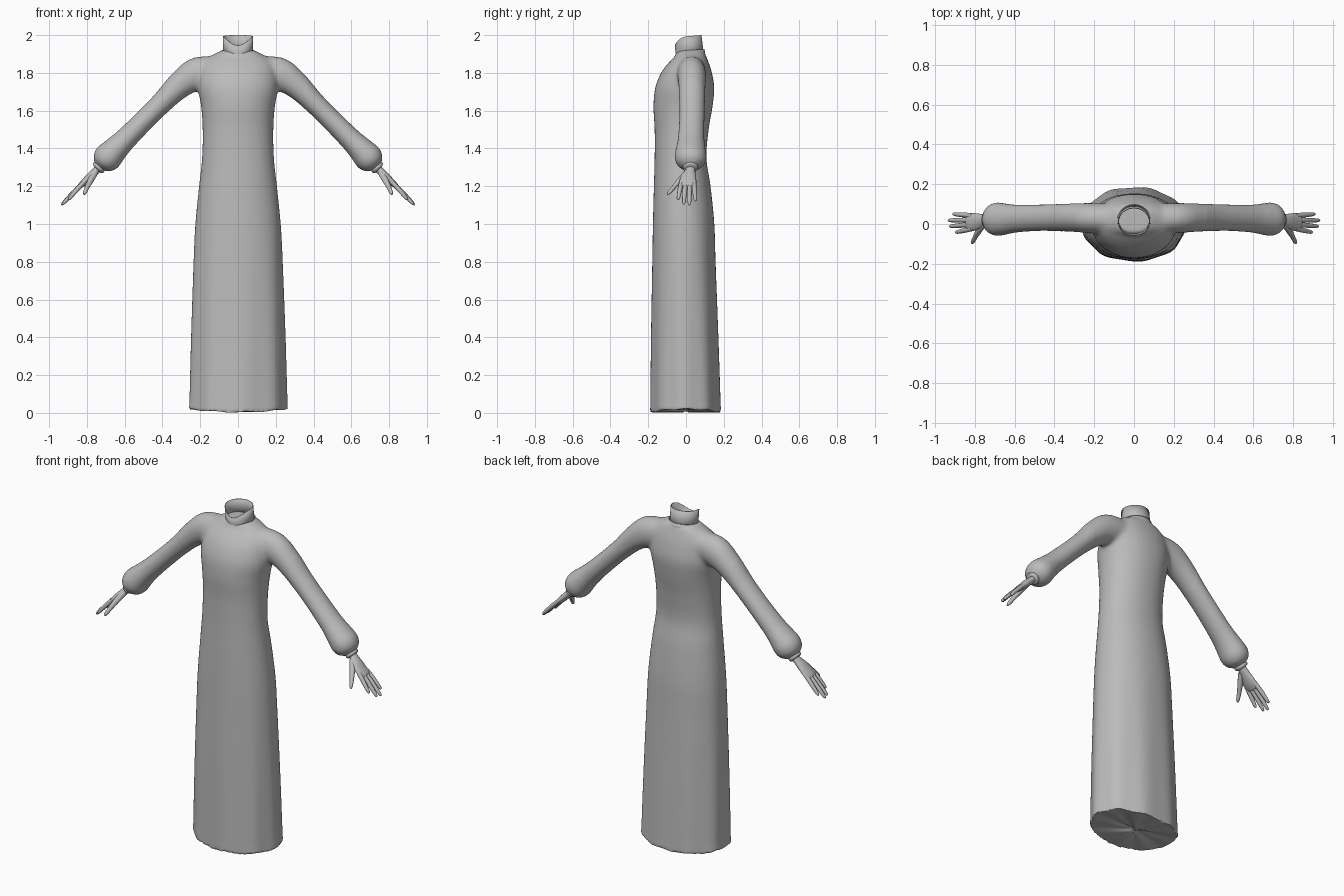
import bpy, bmesh, math
from mathutils import Vector

if "Cube" in bpy.data.objects:
    bpy.data.objects.remove(bpy.data.objects["Cube"])

grey = bpy.data.materials.new("soft grey")
grey.diffuse_color = (0.5, 0.5, 0.5, 1)
grey.use_nodes = True
grey.node_tree.nodes["Principled BSDF"].inputs["Base Color"].default_value = grey.diffuse_color


def loft(bm, rings, cap=True):
    """Skin a list of equally sized closed point rings."""
    vs = [[bm.verts.new(p) for p in ring] for ring in rings]
    n = len(vs[0])
    for a, b in zip(vs, vs[1:]):
        for i in range(n):
            j = (i + 1) % n
            bm.faces.new((a[i], a[j], b[j], b[i]))
    if cap:
        bm.faces.new(vs[0][::-1])
        bm.faces.new(vs[-1])


def catmull(rows, steps):
    """Smoothly subdivide rows of numbers."""
    out = []
    for i in range(len(rows) - 1):
        p = [rows[max(0, min(len(rows) - 1, i + k))] for k in (-1, 0, 1, 2)]
        for s in range(steps):
            t = s / steps
            out.append([0.5 * (2 * b + (c - a) * t + (2 * a - 5 * b + 4 * c - d) * t * t
                               + (3 * b - a - 3 * c + d) * t ** 3) for a, b, c, d in zip(*p)])
    return out + [list(rows[-1])]


def tube(bm, rows, n=16, sign=1, steps=4):
    """Oval tube along rows of (x, y, z, side radius, thickness radius)."""
    rows = catmull(rows, steps)
    pts = [Vector((sign * r[0], r[1], r[2])) for r in rows]
    rings = []
    for i, (p, r) in enumerate(zip(pts, rows)):
        t = (pts[min(i + 1, len(pts) - 1)] - pts[max(i - 1, 0)]).normalized()
        side = Vector((0, 1, 0))
        side = (side - t * side.dot(t)).normalized()
        up = t.cross(side)
        rings.append([p + side * r[3] * math.cos(k * math.tau / n)
                      + up * r[4] * math.sin(k * math.tau / n) for k in range(n)])
    loft(bm, rings)


def finish(bm, name, angle=40):
    bmesh.ops.recalc_face_normals(bm, faces=bm.faces)
    me = bpy.data.meshes.new(name)
    bm.to_mesh(me)
    bm.free()
    ob = bpy.data.objects.new(name, me)
    bpy.context.collection.objects.link(ob)
    me.materials.append(grey)
    bpy.ops.object.select_all(action='DESELECT')
    ob.select_set(True)
    bpy.context.view_layer.objects.active = ob
    bpy.ops.object.shade_smooth_by_angle(angle=math.radians(angle))
    return ob


# Gown body: height, half width, front y, back y
BODY = [(0.0, .26, -.187, .185), (.4, .25, -.184, .172), (.8, .236, -.178, .157),
        (1.0, .226, -.175, .15), (1.2, .206, -.17, .13), (1.35, .19, -.166, .108),
        (1.5, .187, -.166, .12), (1.62, .195, -.172, .14), (1.72, .212, -.163, .15),
        (1.8, .205, -.132, .137), (1.85, .19, -.095, .122), (1.885, .155, -.062, .108),
        (1.905, .115, -.052, .1), (1.92, .085, -.04, .088)]
N = 72
bm = bmesh.new()
rings = []
for z, w, f, b in catmull(BODY, 5):
    fold = .018 * max(0, 1 - z / 1.1)          # soft vertical folds in the skirt
    ring = []
    for k in range(N):
        a = k * math.tau / N
        r = 1 + fold * math.cos(9 * a + .6)
        c, s = math.cos(a), math.sin(a)
        q = 0.94                                # slightly boxy oval
        ring.append((w * r * math.copysign(abs(c) ** q, c),
                     (f + b) / 2 + (b - f) / 2 * r * math.copysign(abs(s) ** q, s), z))
    rings.append(ring)
loft(bm, rings)

# Sleeves with gathered ends, merged into the shoulders
SLEEVE = [(.08, .03, 1.81, .07, .075), (.21, .03, 1.795, .076, .09), (.30, .032, 1.742, .073, .073),
          (.40, .032, 1.645, .068, .058), (.50, .031, 1.545, .067, .056),
          (.60, .027, 1.445, .071, .06), (.65, .025, 1.395, .079, .068),
          (.69, .024, 1.352, .084, .076), (.718, .024, 1.322, .07, .063),
          (.732, .024, 1.306, .04, .038), (.737, .024, 1.30, .03, .028)]
for sign in (1, -1):
    tube(bm, SLEEVE, n=32, sign=sign)
gown = finish(bm, "gown")
rem = gown.modifiers.new("merge", 'REMESH')
rem.mode = 'VOXEL'
rem.voxel_size = 0.009
for m in list(gown.modifiers):
    if m != rem:
        gown.modifiers.remove(m)
bpy.ops.object.modifier_apply(modifier="merge")

# Soften the cloth, strongest at the shoulders, and ripple the hem
bm = bmesh.new()
bm.from_mesh(gown.data)
cloth = [v for v in bm.verts if v.co.z > .05]
shoulder = [v for v in cloth if 1.62 < v.co.z < 1.91 and .1 < abs(v.co.x) < .36]
for group, count in ((cloth, 4), (shoulder, 8)):
    for _ in range(count):
        bmesh.ops.smooth_vert(bm, verts=group, factor=.5,
                              use_axis_x=True, use_axis_y=True, use_axis_z=True)
for v in bm.verts:
    if v.co.z < .06:
        a = math.atan2(v.co.y / .187, v.co.x / .26)
        lift = .012 + .008 * math.cos(2 * a) + .003 * math.cos(9 * a)
        v.co.z += max(0, lift) * (1 - max(0, v.co.z) / .06)
bm.to_mesh(gown.data)
bm.free()
gown.data.materials.clear()
gown.data.materials.append(grey)
bpy.ops.object.shade_smooth_by_angle(angle=math.radians(50))


# Standing collar and the band at its foot, both dipping to a V in front
def band(name, bottom, top, grow):
    bm = bmesh.new()
    rings = []
    for t in (0, .5, 1):
        ring = []
        for k in range(48):
            a = k * math.tau / 48
            s = math.sin(a)
            dip = .042 * max(0, -s) ** 2.5
            z = bottom + (top - bottom) * t + .006 * s - dip
            lean = .02 - .012 * (z - 1.9) / .1
            ring.append(((.078 + grow) * math.cos(a), lean + (.072 + grow) * s, z))
        rings.append(ring)
    loft(bm, rings, cap=False)
    ob = finish(bm, name)
    sol = ob.modifiers.new("cloth", 'SOLIDIFY')
    sol.thickness = .004
    sol.offset = 0


band("collar", 1.89, 1.994, 0)
band("collar_foot", 1.875, 1.92, .007)

# Cuffs
bm = bmesh.new()
tube(bm, [(.73, .024, 1.308, .034, .032), (.736, .024, 1.301, .04, .037),
          (.742, .024, 1.294, .038, .035), (.746, .024, 1.29, .03, .027)], n=20)
finish(bm, "cuff").modifiers.new("pair", 'MIRROR')

# Hands: palm, four fingers and a thumb
bm = bmesh.new()
tube(bm, [(.728, .024, 1.305, .026, .022), (.75, .023, 1.284, .026, .02),
          (.78, .015, 1.255, .038, .02), (.81, .01, 1.225, .045, .018),
          (.835, .01, 1.203, .042, .014), (.842, .01, 1.197, .034, .008)], n=20)
FINGERS = [(-.024, -.042, .897, 1.128), (-.002, -.012, .928, 1.104),
           (.02, .018, .935, 1.1), (.042, .05, .912, 1.122)]
for y0, y1, x1, z1 in FINGERS:
    x0, z0 = .815, 1.222
    rows = [(x0 + (x1 - x0) * t, y0 + (y1 - y0) * t, z0 + (z1 - z0) * t + .012 * t * (1 - t), r, r)
            for t, r in ((0, .012), (.35, .0125), (.7, .011), (.93, .0085), (1, .003))]
    tube(bm, rows, n=10, steps=3)
tube(bm, [(.755, .005, 1.272, .016, .016), (.778, -.03, 1.235, .015, .017),
          (.796, -.06, 1.2, .012, .013), (.81, -.088, 1.168, .010, .010),
          (.815, -.098, 1.156, .004, .004)], n=10, steps=3)
finish(bm, "hand", 60).modifiers.new("pair", 'MIRROR')
